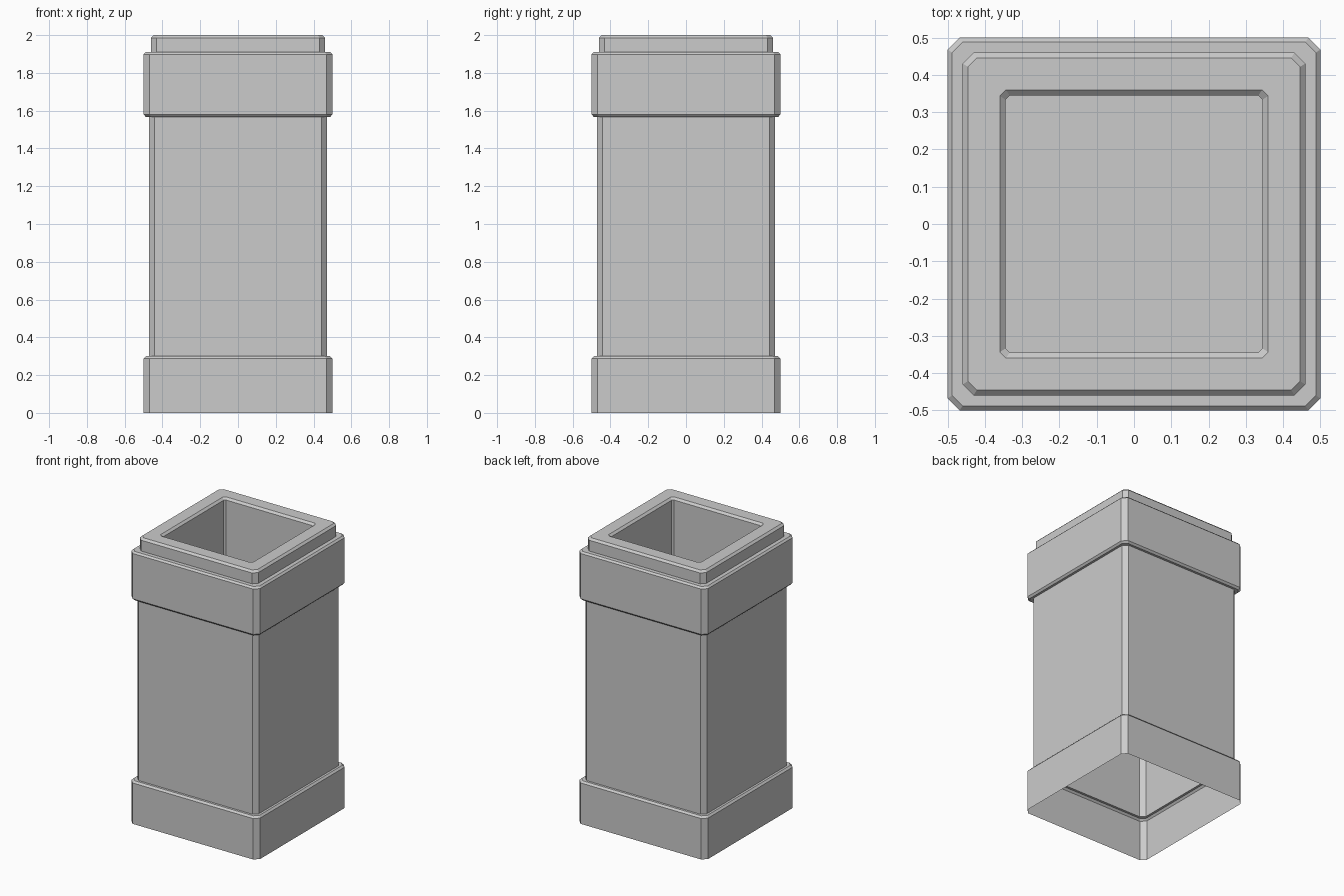
import bpy, bmesh

if "Cube" in bpy.data.objects:
    bpy.data.objects.remove(bpy.data.objects["Cube"])


def ring(bm, half, cut, z):
    """Square with clipped corners, counter-clockwise from above."""
    a = half - cut
    pts = [(a, -half), (half, -a), (half, a), (a, half),
           (-a, half), (-half, a), (-half, -a), (-a, -half)]
    return [bm.verts.new((x, y, z)) for x, y in pts]


def loft(name, profile, cap_end=False):
    """Skin a stack of (half width, corner cut, height) rings."""
    bm = bmesh.new()
    rings = [ring(bm, *p) for p in profile]
    for lo, hi in zip(rings, rings[1:]):
        for i in range(8):
            j = (i + 1) % 8
            bm.faces.new((lo[i], lo[j], hi[j], hi[i]))
    if cap_end:
        bm.faces.new(rings[-1])
    mesh = bpy.data.meshes.new(name)
    bm.to_mesh(mesh)
    bm.free()
    obj = bpy.data.objects.new(name, mesh)
    bpy.context.collection.objects.link(obj)
    return obj


# One continuous shell, open underneath: plinth, shaft, collar, rim, then the well
loft("square_chimney_shell", [
    # plinth
    (0.50, 0.032, 0.0), (0.50, 0.032, 0.287), (0.488, 0.028, 0.30),
    # shaft
    (0.472, 0.03, 0.30), (0.472, 0.03, 1.567),
    # collar
    (0.488, 0.028, 1.567), (0.50, 0.032, 1.58),
    (0.50, 0.032, 1.898), (0.488, 0.028, 1.91),
    # rim
    (0.46, 0.029, 1.91), (0.46, 0.029, 1.986), (0.446, 0.024, 2.0),
    # inner well down to its floor
    (0.36, 0.016, 2.0), (0.345, 0.011, 1.986), (0.345, 0.011, 1.3),
], cap_end=True)
